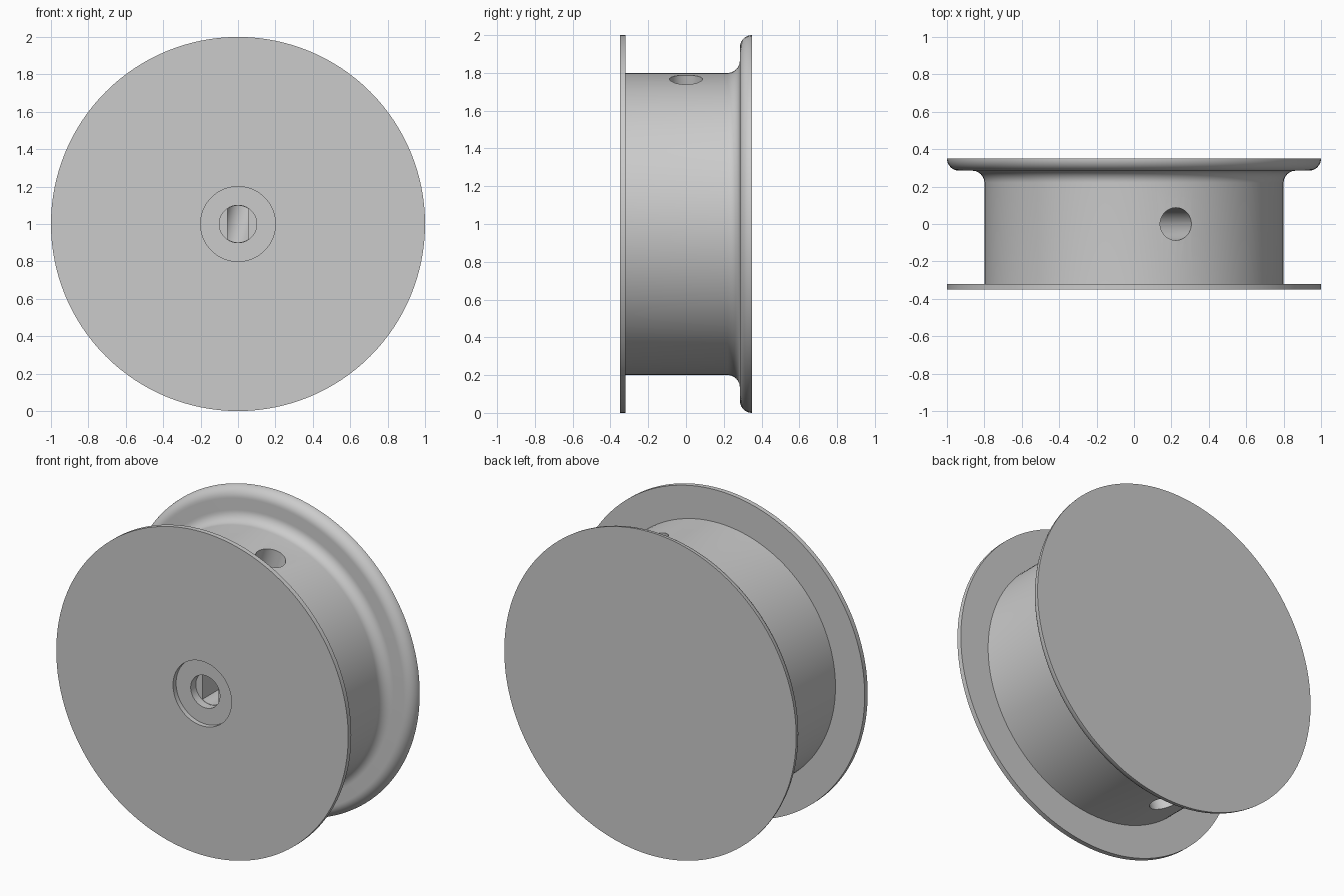
import bpy, bmesh
from math import sin, cos, pi, radians, sqrt, asin
from mathutils import Matrix, Vector

cube = bpy.data.objects.get("Cube")
if cube:
    bpy.data.objects.remove(cube, do_unlink=True)

SEGMENTS = 128
CENTRE = Vector((0, 0, 1))

grey = bpy.data.materials.new("plain_grey")
grey.use_nodes = True
colour = (0.6, 0.6, 0.6, 1)
grey.diffuse_color = colour
grey.node_tree.nodes["Principled BSDF"].inputs["Base Color"].default_value = colour


def finish(bm, name):
    bmesh.ops.recalc_face_normals(bm, faces=bm.faces[:])
    mesh = bpy.data.meshes.new(name)
    bm.to_mesh(mesh)
    bm.free()
    mesh.materials.append(grey)
    obj = bpy.data.objects.new(name, mesh)
    bpy.context.collection.objects.link(obj)
    obj.location = CENTRE
    return obj


def arc(radius, y, r, start, end, steps=10):
    """Quarter-round profile points as (radius, y)."""
    angles = [radians(start + (end - start) * i / steps) for i in range(steps + 1)]
    return [(radius + r * cos(a), y + r * sin(a)) for a in angles]


def lathe(profile, name):
    bm = bmesh.new()
    verts = [bm.verts.new((r, y, 0)) for r, y in profile]
    edges = [bm.edges.new(pair) for pair in zip(verts, verts[1:])]
    bmesh.ops.spin(bm, geom=verts + edges, cent=(0, 0, 0), axis=(0, 1, 0),
                   angle=2 * pi, steps=SEGMENTS)
    bmesh.ops.remove_doubles(bm, verts=bm.verts[:], dist=0.0001)
    return finish(bm, name)


# Wheel: stepped front bore, thin front disc, drum, filleted and rounded rear flange
profile = [(0, -0.27), (0.1, -0.27), (0.1, -0.32), (0.2, -0.32), (0.2, -0.35),
           (1, -0.35), (1, -0.32), (0.8, -0.32)]
profile += arc(0.865, 0.22, 0.065, 180, 90)
profile += arc(0.935, 0.35, 0.065, -90, 0)
profile += [(0, 0.35)]
wheel = lathe(profile, "spool_wheel")

# Shaft slot cutter: a round with two flat sides
radius, flat = 0.098, 0.055
limit = asin(flat / radius)
angles = [limit * (i / 5 - 1) for i in range(11)]
outline = [(radius * sin(a), radius * cos(a)) for a in angles]
outline += [(-x, -z) for x, z in outline]
bm = bmesh.new()
face = bm.faces.new([bm.verts.new((x, -0.3, z)) for x, z in outline])
side = bmesh.ops.extrude_face_region(bm, geom=[face])["geom"]
bmesh.ops.translate(bm, vec=(0, 0.3, 0),
                    verts=[v for v in side if isinstance(v, bmesh.types.BMVert)])
slot_cutter = finish(bm, "shaft_slot_cutter")

# Tilted cross hole cutter, straight through the drum
bm = bmesh.new()
bmesh.ops.create_cone(bm, cap_ends=True, segments=48, radius1=0.087, radius2=0.087,
                      depth=1.9, matrix=Matrix.Rotation(radians(16.3), 4, "Y"))
hole_cutter = finish(bm, "cross_hole_cutter")

# Cut the openings
bpy.context.view_layer.objects.active = wheel
for cutter in (slot_cutter, hole_cutter):
    cutter.hide_render = True
    cut = wheel.modifiers.new(cutter.name, "BOOLEAN")
    cut.operation = "DIFFERENCE"
    cut.solver = "EXACT"
    cut.object = cutter
    bpy.ops.object.modifier_apply(modifier=cut.name)
for cutter in (slot_cutter, hole_cutter):
    bpy.data.objects.remove(cutter, do_unlink=True)

# Smooth the round surfaces, keep the edges sharp
bpy.ops.object.select_all(action="DESELECT")
wheel.select_set(True)
bpy.ops.object.shade_smooth_by_angle(angle=radians(30))
